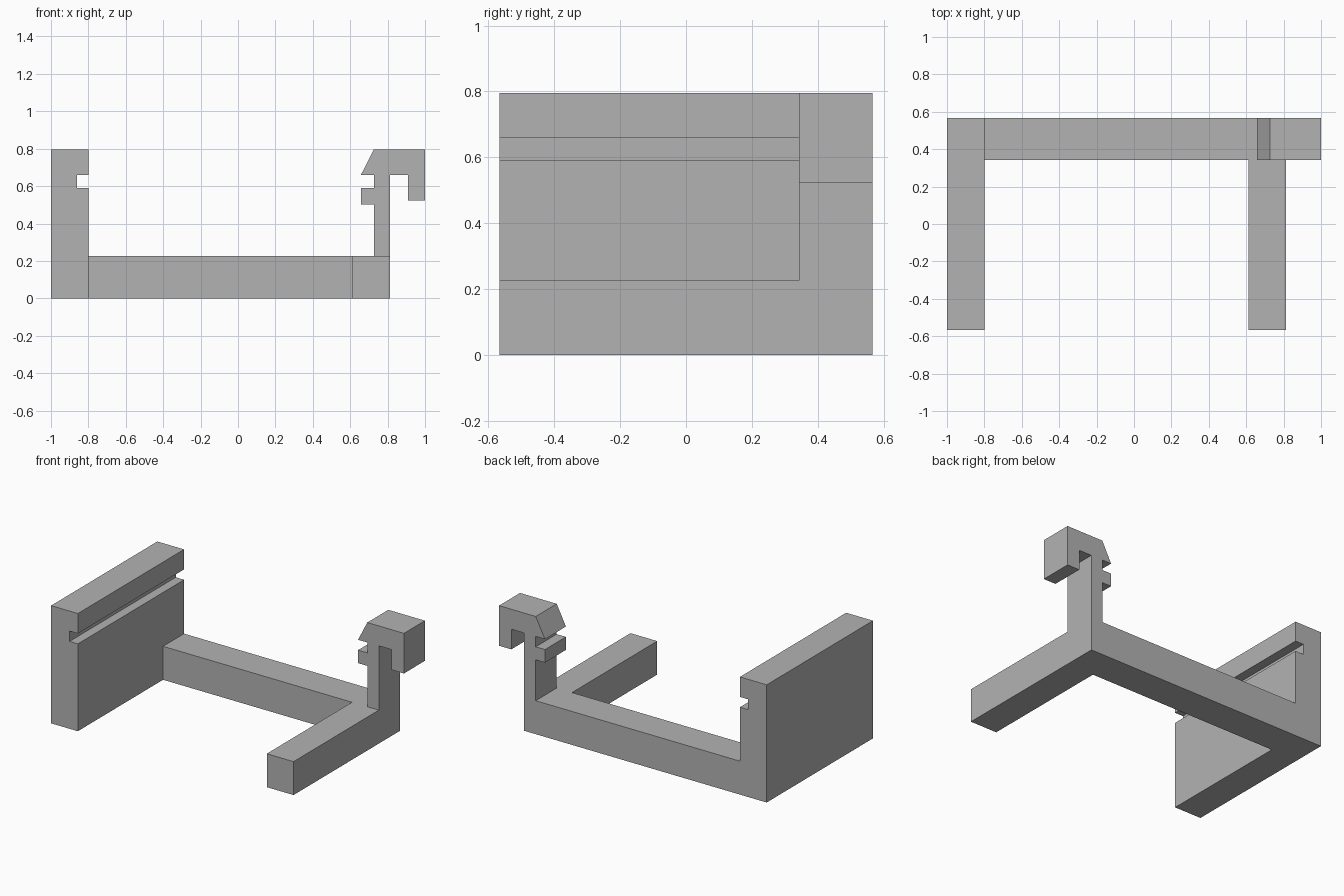
import bpy
import bmesh

cube = bpy.data.objects.get("Cube")
if cube:
    bpy.data.objects.remove(cube, do_unlink=True)

FRONT, INNER, BACK = -0.567, 0.343, 0.567
BAR_TOP, TOP = 0.226, 0.795

# Single plain plastic colour
grey = bpy.data.materials.new("light_grey")
grey.use_nodes = True
colour = (0.45, 0.45, 0.45, 1)
grey.diffuse_color = colour
grey.node_tree.nodes["Principled BSDF"].inputs["Base Color"].default_value = colour


def extrude_profile(name, profile, y0, y1):
    """Extrude an x-z outline along y into a closed flat-shaded solid."""
    bm = bmesh.new()
    face = bm.faces.new([bm.verts.new((x, y0, z)) for x, z in profile])
    result = bmesh.ops.extrude_face_region(bm, geom=[face])
    moved = [v for v in result["geom"] if isinstance(v, bmesh.types.BMVert)]
    bmesh.ops.translate(bm, verts=moved, vec=(0, y1 - y0, 0))
    bmesh.ops.recalc_face_normals(bm, faces=bm.faces)
    mesh = bpy.data.meshes.new(name)
    bm.to_mesh(mesh)
    bm.free()
    mesh.materials.append(grey)
    obj = bpy.data.objects.new(name, mesh)
    bpy.context.collection.objects.link(obj)
    return obj


# Tall side wall with a groove along its inner face
extrude_profile("grooved_wall", [
    (-1, 0), (-0.8, 0), (-0.8, 0.59), (-0.862, 0.59),
    (-0.862, 0.66), (-0.8, 0.66), (-0.8, TOP), (-1, TOP),
], FRONT, BACK)

# Rear crossbar that rises into the clip post, catch and finger hook
extrude_profile("crossbar_with_clip", [
    (-0.8, 0), (0.812, 0), (0.812, 0.66), (0.908, 0.66),
    (0.908, 0.524), (1, 0.524), (1, TOP), (0.726, TOP),
    (0.657, 0.66), (0.726, 0.66), (0.726, 0.59), (0.657, 0.59),
    (0.657, 0.502), (0.726, 0.502), (0.726, BAR_TOP), (-0.8, BAR_TOP),
], INNER, BACK)

# Low arm reaching forward from the clip end
extrude_profile("forward_arm", [
    (0.612, 0), (0.812, 0), (0.812, BAR_TOP), (0.612, BAR_TOP),
], FRONT, INNER)
